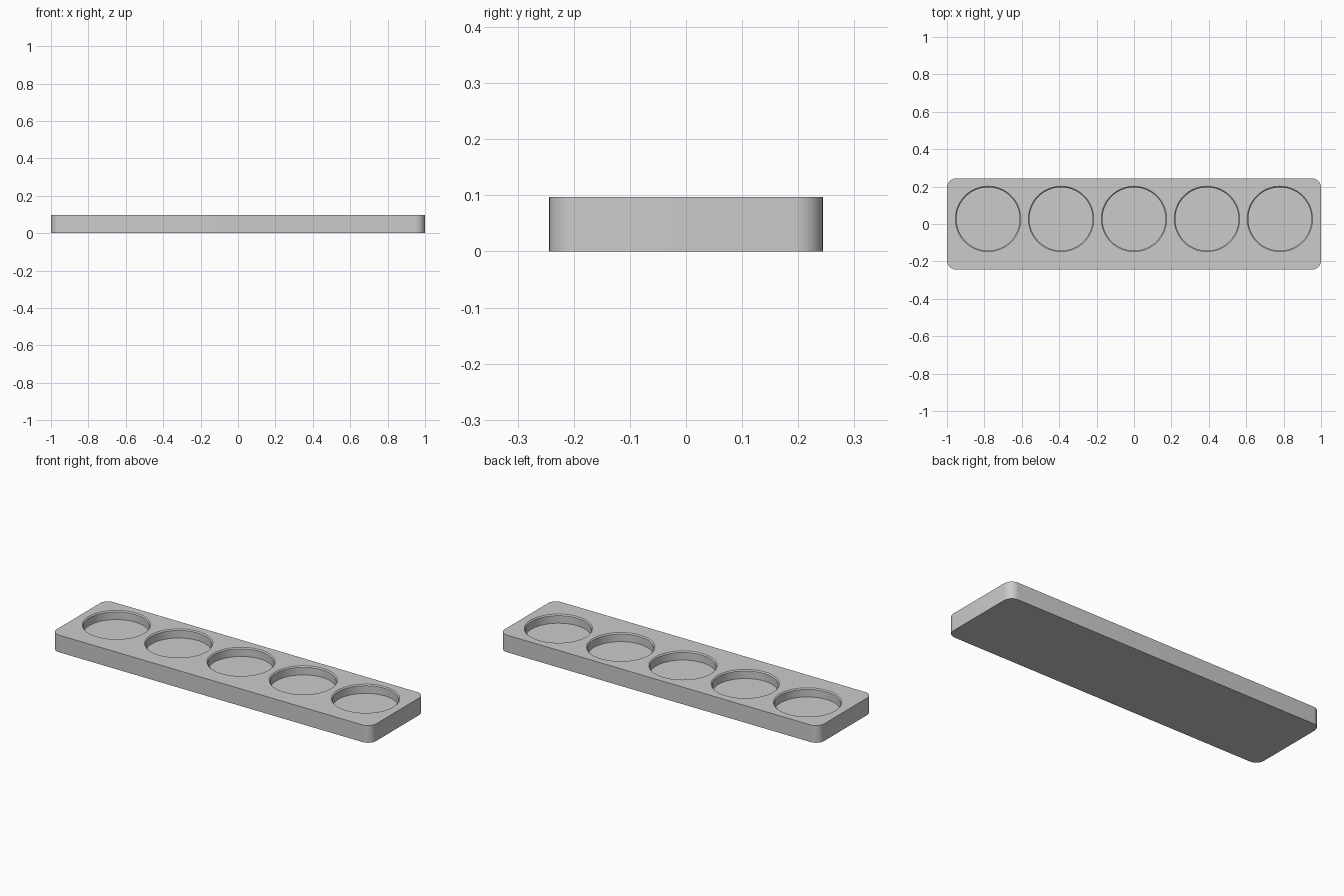
import bpy, bmesh, math

if "Cube" in bpy.data.objects:
    bpy.data.objects.remove(bpy.data.objects["Cube"])

HALF_X, HALF_Y, HEIGHT = 1.0, 0.244, 0.097
CORNER, CORNER_SEGS = 0.05, 10
POCKET_R, POCKET_Y, SPACING = 0.175, 0.027, 0.39
FLOOR_Z, CHAMFER, SIDES = 0.048, 0.006, 64

bm = bmesh.new()


def loop(points, z):
    return [bm.verts.new((x, y, z)) for x, y in points]


def close(verts):
    n = len(verts)
    return [bm.edges.new((verts[i], verts[(i + 1) % n])) for i in range(n)]


def bridge(a, b):
    n = len(a)
    for i in range(n):
        j = (i + 1) % n
        bm.faces.new((a[i], a[j], b[j], b[i]))


def circle(cx, cy, r):
    return [(cx + r * math.cos(2 * math.pi * i / SIDES),
             cy + r * math.sin(2 * math.pi * i / SIDES)) for i in range(SIDES)]


# Rounded rectangle outline
outline = []
for k, (sx, sy) in enumerate([(1, 1), (-1, 1), (-1, -1), (1, -1)]):
    for i in range(CORNER_SEGS + 1):
        a = math.pi / 2 * (k + i / CORNER_SEGS)
        outline.append((sx * (HALF_X - CORNER) + CORNER * math.cos(a),
                        sy * (HALF_Y - CORNER) + CORNER * math.sin(a)))

# Tray body: underside and outer walls
bottom, top = loop(outline, 0), loop(outline, HEIGHT)
bm.faces.new(bottom)
top_edges = close(top)
bridge(bottom, top)

# Five round pockets, each with a softened rim
for i in range(-2, 3):
    cx = i * SPACING
    rim = loop(circle(cx, POCKET_Y, POCKET_R), HEIGHT)
    wall = loop(circle(cx, POCKET_Y, POCKET_R - CHAMFER), HEIGHT - CHAMFER)
    floor = loop(circle(cx, POCKET_Y, POCKET_R - CHAMFER), FLOOR_Z)
    top_edges += close(rim)
    bridge(rim, wall)
    bridge(wall, floor)
    bm.faces.new(floor)

# Top surface around the pockets
bmesh.ops.triangle_fill(bm, use_beauty=True, use_dissolve=False,
                        edges=top_edges, normal=(0, 0, 1))
bmesh.ops.recalc_face_normals(bm, faces=bm.faces[:])

mesh = bpy.data.meshes.new("pocket_tray")
bm.to_mesh(mesh)
bm.free()

# Plain grey colour
grey = bpy.data.materials.new("light grey")
grey.diffuse_color = (0.6, 0.6, 0.6, 1)
grey.use_nodes = True
grey.node_tree.nodes["Principled BSDF"].inputs["Base Color"].default_value = grey.diffuse_color
mesh.materials.append(grey)

tray = bpy.data.objects.new("pocket_tray", mesh)
bpy.context.collection.objects.link(tray)
bpy.context.view_layer.objects.active = tray
tray.select_set(True)
bpy.ops.object.shade_smooth_by_angle(angle=math.radians(30))
